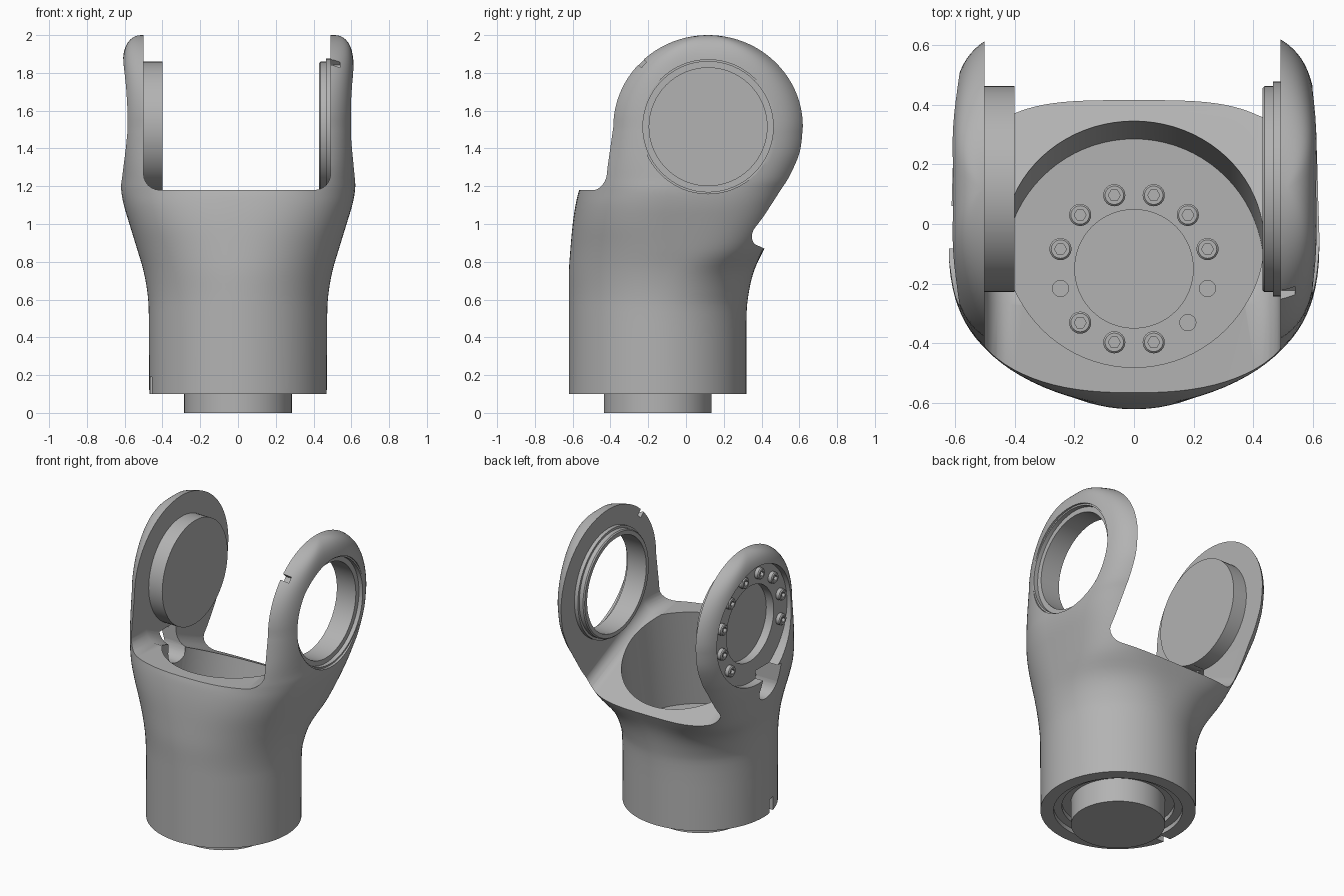
import bpy, bmesh, math
from mathutils import Matrix, Vector

if "Cube" in bpy.data.objects:
    bpy.data.objects.remove(bpy.data.objects["Cube"])

grey = bpy.data.materials.new("plain grey")
grey.use_nodes = True
grey.diffuse_color = (0.45, 0.45, 0.45, 1)
grey.node_tree.nodes["Principled BSDF"].inputs["Base Color"].default_value = grey.diffuse_color

JY, JZ = 0.117, 1.515      # joint axis, parallel to x
BY = -0.15                 # tube axis, parallel to z


def finish(name, bm):
    bmesh.ops.recalc_face_normals(bm, faces=bm.faces)
    mesh = bpy.data.meshes.new(name)
    bm.to_mesh(mesh)
    bm.free()
    mesh.materials.append(grey)
    ob = bpy.data.objects.new(name, mesh)
    bpy.context.collection.objects.link(ob)
    return ob


def loft(name, rings):
    """Skin a list of closed rings and cap both ends."""
    bm = bmesh.new()
    rows = [[bm.verts.new(p) for p in ring] for ring in rings]
    n = len(rows[0])
    for a, b in zip(rows, rows[1:]):
        for i in range(n):
            j = (i + 1) % n
            bm.faces.new((a[i], a[j], b[j], b[i]))
    bm.faces.new(rows[0])
    bm.faces.new(rows[-1])
    return finish(name, bm)


def rod(name, profile, axis, centre, sides=64):
    """Stack of circles given as (position along axis, radius)."""
    rings = []
    for d, r in profile:
        ring = []
        for i in range(sides):
            t = math.tau * i / sides
            u, v = r * math.cos(t), r * math.sin(t)
            if axis == "x":
                ring.append((d, centre[0] + u, centre[1] + v))
            else:
                ring.append((centre[0] + u, centre[1] + v, d))
        rings.append(ring)
    return loft(name, rings)


def box(name, centre, size, turn=0):
    bm = bmesh.new()
    bmesh.ops.create_cube(bm, size=1, matrix=Matrix.Translation(centre)
                          @ Matrix.Rotation(turn, 4, "X") @ Matrix.Diagonal((*size, 1)))
    return finish(name, bm)


def combine(target, tool, operation="DIFFERENCE"):
    tool.hide_render = True
    mod = target.modifiers.new("cut", "BOOLEAN")
    mod.operation, mod.solver, mod.object = operation, "EXACT", tool
    bpy.context.view_layer.objects.active = target
    bpy.ops.object.modifier_apply(modifier=mod.name)
    bpy.data.objects.remove(tool)


def smooth(ob):
    bpy.ops.object.select_all(action="DESELECT")
    ob.select_set(True)
    bpy.context.view_layer.objects.active = ob
    bpy.ops.object.shade_smooth_by_angle(angle=math.radians(32))


def section(z, hx, front, back, mid, nf, nb, sides=96):
    """Rounded outline with its own squareness at front and back."""
    ring = []
    for i in range(sides):
        t = math.tau * (i + 0.5) / sides
        c, s = math.cos(t), math.sin(t)
        n, reach = (nb, back - mid) if s > 0 else (nf, mid - front)
        ring.append((math.copysign(hx * abs(c) ** (2 / n), c),
                     mid + math.copysign(reach * abs(s) ** (2 / n), s), z))
    return ring


# Outer shell: round tube flaring into a squared yoke with rounded top
stations = [
    (0.10, 0.47, -0.62, 0.32, BY, 2, 2),
    (0.48, 0.472, -0.62, 0.32, BY, 2, 2),
    (0.62, 0.478, -0.62, 0.33, -0.145, 2, 2.1),
    (0.75, 0.50, -0.62, 0.36, -0.13, 2.05, 2.5),
    (0.87, 0.535, -0.612, 0.415, -0.11, 2.15, 3.6),
    (1.00, 0.575, -0.60, 0.48, -0.10, 2.3, 4),
    (1.10, 0.605, -0.585, 0.53, -0.08, 2.4, 4),
    (1.18, 0.62, -0.565, 0.575, -0.06, 2.5, 4),
    (1.25, 0.62, -0.527, 0.61, 0, 3, 4.2),
    (1.38, 0.618, -0.474, 0.66, 0.06, 3.8, 4.4),
    (JZ, 0.615, -0.437, 0.671, JY, 4.5, 4.5),
]
rows = []
for k in range(len(stations) - 1):
    p = [Vector(stations[min(max(k + d, 0), len(stations) - 1)]) for d in (-1, 0, 1, 2)]
    for step in range(4):
        t = step / 4
        if k == 0:
            rows.append(p[1].lerp(p[2], t))
            continue
        rows.append(0.5 * (2 * p[1] + (p[2] - p[0]) * t
                           + (2 * p[0] - 5 * p[1] + 4 * p[2] - p[3]) * t ** 2
                           + (3 * p[1] - p[0] - 3 * p[2] + p[3]) * t ** 3))
rows.append(Vector(stations[-1]))
for k in range(1, 23):
    a = math.radians(4 * k)
    s = math.sin(a)
    hx = 0.51 + 0.105 * math.sqrt(1 - s ** 8)
    half = 0.502 * math.cos(a) / (1 - (0.49 / hx) ** 4.5) ** (1 / 4.5)
    rows.append((JZ + 0.485 * s, hx, JY - half, JY + half, JY, 4.5, 4.5))
body = loft("forearm_body", [section(*r) for r in rows])

# Gap between the arms, with filleted roots
bm = bmesh.new()
outline = [(-1, 1.18), (-0.27, 1.18), (0.415, 0.87), (1, 0.6), (1, 2.3), (-1, 2.3)]
ends = [[bm.verts.new((x, y, z)) for y, z in outline] for x in (-0.5, 0.49)]
bm.faces.new(ends[0])
bm.faces.new(ends[1])
for i in range(6):
    j = (i + 1) % 6
    bm.faces.new((ends[0][i], ends[0][j], ends[1][j], ends[1][i]))
bmesh.ops.recalc_face_normals(bm, faces=bm.faces)
roots = [bm.edges.get((e[i], e[i + 1])) for e in ends for i in range(3)]
bmesh.ops.bevel(bm, geom=roots, offset=0.085, segments=6, profile=0.5, affect="EDGES")
combine(body, finish("gap_cutter", bm))

# Leaning cavity down to the bolted floor
cavity = [[(0.435 * math.cos(math.tau * i / 80),
            y + 0.435 * math.sin(math.tau * i / 80), z) for i in range(80)]
          for z, y in ((0.53, BY), (1.4, -0.01))]
combine(body, loft("cavity_cutter", cavity))

# Open bearing arm: inner collar, bore and outer counterbore
combine(body, rod("collar", [(0.43, 0.338), (0.437, 0.345), (0.465, 0.345),
                             (0.465, 0.36), (0.55, 0.36)], "x", (JY, JZ)), "UNION")
combine(body, rod("bore_cutter", [(0.3, 0.312), (0.57, 0.312), (0.57, 0.345),
                                  (0.598, 0.345), (0.598, 0.355), (0.8, 0.355)], "x", (JY, JZ)))
combine(body, box("arm_notch_cutter", (0.505, -0.24, 1.86), (0.07, 0.09, 0.04), math.radians(-45)))

# Drive arm: inner disc, outer bolted recess and cable slot
combine(body, rod("drive_disc", [(-0.56, 0.345), (-0.40, 0.345)], "x", (JY, JZ)), "UNION")
combine(body, rod("recess_cutter", [(-0.8, 0.39), (-0.555, 0.39)], "x", (JY, JZ)))
combine(body, rod("hub_cutter", [(-0.8, 0.25), (-0.5, 0.25)], "x", (JY, JZ)))
combine(body, rod("slot_end_cutter", [(-0.8, 0.09), (-0.42, 0.09)], "x", (-0.03, 1.05), 32))
combine(body, box("slot_cutter", (-0.61, -0.03, 1.115), (0.38, 0.18, 0.13)))

# Underside recess, groove and rim notch
combine(body, rod("base_cutter", [(0, 0.39), (0.13, 0.39), (0.13, 0.34), (0.16, 0.34)],
                  "z", (0, BY)))
combine(body, box("rim_notch_cutter", (-0.46, -0.24, 0.13), (0.12, 0.05, 0.12)))

# Open screw holes in the floor
for deg in (-15, -45, -165):
    a = math.radians(deg)
    combine(body, rod("hole_cutter", [(0.48, 0.027), (0.6, 0.027)], "z",
                      (0.255 * math.cos(a), BY + 0.255 * math.sin(a)), 24))
smooth(body)

# Base spigot and floor centre plate
smooth(rod("base_spigot", [(0, 0.285), (0.2, 0.285)], "z", (0, BY)))
smooth(rod("floor_plate", [(0.5, 0.2), (0.536, 0.2)], "z", (0, BY)))


def bolt(name, axis, centre, seat, out):
    """Socket head bolt standing out from its seat."""
    top = seat + 0.03 * out
    head = rod(name, [(seat - 0.01 * out, 0.037), (top - 0.006 * out, 0.037), (top, 0.031)],
               axis, centre, 24)
    combine(head, rod("socket_cutter", [(top - 0.02 * out, 0.02), (top + 0.02 * out, 0.02)],
                      axis, centre, 6))
    smooth(head)


for k in range(12):
    a = math.radians(15 + 30 * k)
    c, s = math.cos(a), math.sin(a)
    if k not in (6, 10, 11):
        bolt("floor_bolt", "z", (0.255 * c, BY + 0.255 * s), 0.53, 1)
    if k not in (7, 8, 9):
        bolt("drive_bolt", "x", (JY + 0.32 * c, JZ + 0.32 * s), -0.555, -1)
